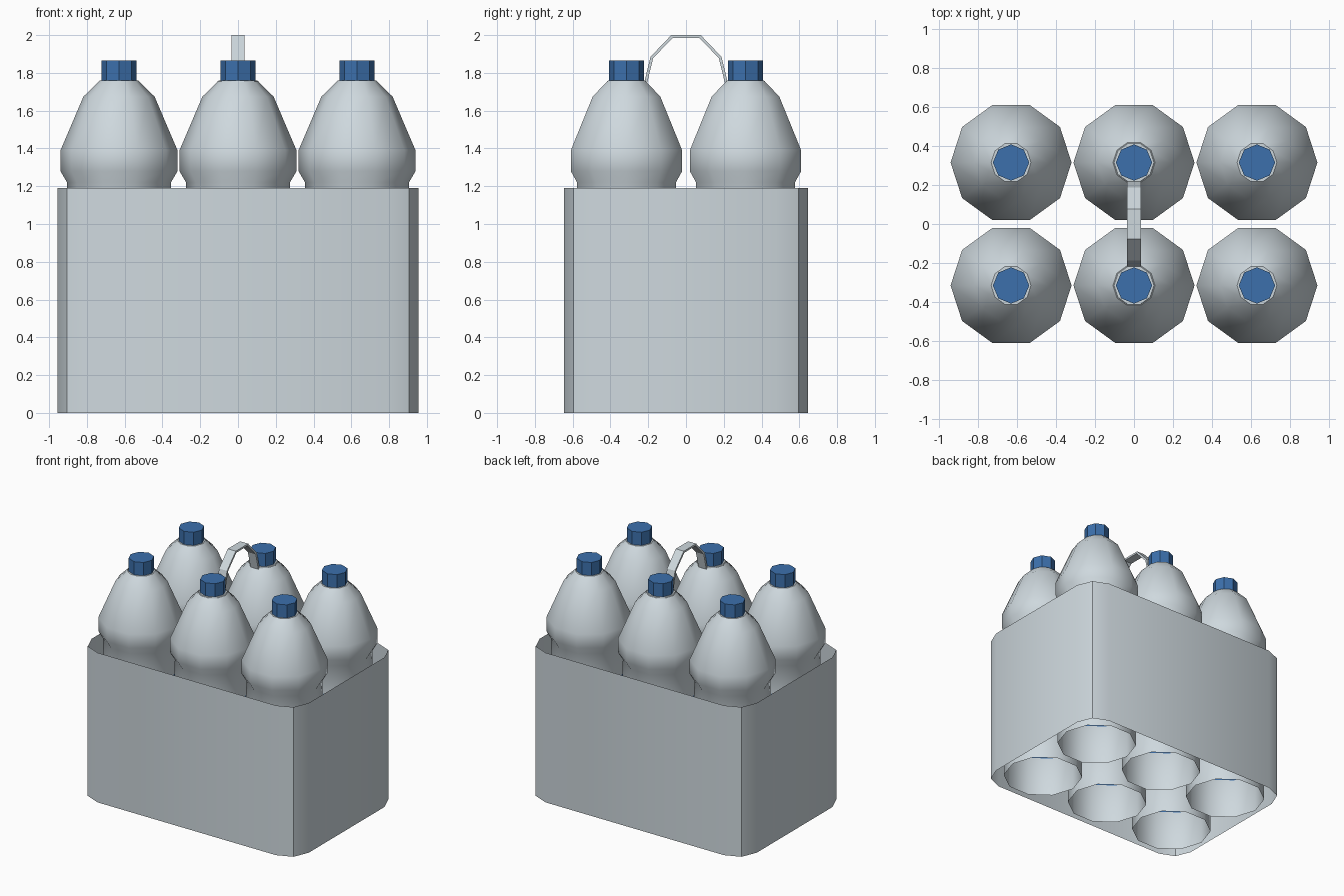
import bpy, bmesh, math

if "Cube" in bpy.data.objects:
    bpy.data.objects.remove(bpy.data.objects["Cube"])


def material(name, rgb):
    m = bpy.data.materials.new(name)
    m.diffuse_color = (*rgb, 1)
    m.use_nodes = True
    m.node_tree.nodes["Principled BSDF"].inputs["Base Color"].default_value = m.diffuse_color
    return m


GREY = material("pale_grey", (0.62, 0.69, 0.73))
BLUE = material("blue", (0.045, 0.162, 0.413))


def finish(bm, name, mats, loc=(0, 0, 0), smooth=False):
    me = bpy.data.meshes.new(name)
    bm.to_mesh(me)
    bm.free()
    for m in mats:
        me.materials.append(m)
    ob = bpy.data.objects.new(name, me)
    ob.location = loc
    bpy.context.collection.objects.link(ob)
    if smooth:
        bpy.ops.object.select_all(action='DESELECT')
        ob.select_set(True)
        bpy.context.view_layer.objects.active = ob
        bpy.ops.object.shade_smooth_by_angle(angle=math.radians(40))
    return ob


def lathe(profile, sides, cap_top=False, cap_bottom=False):
    """Rings of (radius, z) joined by quads."""
    bm = bmesh.new()
    rings = [[bm.verts.new((r * math.cos(math.tau * i / sides),
                            r * math.sin(math.tau * i / sides), z))
              for i in range(sides)] for r, z in profile]
    for a, b in zip(rings, rings[1:]):
        for i in range(sides):
            j = (i + 1) % sides
            bm.faces.new((a[i], a[j], b[j], b[i]))
    if cap_top:
        bm.faces.new(rings[-1])
    if cap_bottom:
        bm.faces.new(rings[0][::-1])
    return bm


# Bottles with a hidden blue label band, open underneath, plus their caps
BODY = [(0.295, 0), (0.295, 0.29), (0.28, 0.31), (0.28, 1.0), (0.275, 1.22),
        (0.31, 1.28), (0.31, 1.39), (0.188, 1.675), (0.102, 1.76)]
for x in (-0.63, 0, 0.63):
    for y in (-0.315, 0.315):
        bm = lathe(BODY, 10, cap_top=True)
        for f in bm.faces:
            if 0.4 < f.calc_center_median().z < 0.9:
                f.material_index = 1
        finish(bm, "bottle", [GREY, BLUE], (x, y, 0), smooth=True)
        bm = lathe([(0.093, 1.76), (0.093, 1.865)], 8, True, True)
        finish(bm, "bottle_cap", [BLUE], (x, y, 0))

# Carton sleeve: rounded rectangle, open at top and bottom
HX, HY, R = 0.955, 0.645, 0.17
outline = []
for k, (sx, sy) in enumerate([(1, 1), (-1, 1), (-1, -1), (1, -1)]):
    for s in range(3):
        a = math.radians(90 * k + 45 * s)
        outline.append((sx * (HX - R) + R * math.cos(a),
                        sy * (HY - R) + R * math.sin(a)))
bm = bmesh.new()
low = [bm.verts.new((x, y, 0)) for x, y in outline]
top = [bm.verts.new((x, y, 1.19)) for x, y in outline]
for i in range(len(low)):
    j = (i + 1) % len(low)
    bm.faces.new((low[i], low[j], top[j], top[i]))
finish(bm, "carton_sleeve", [GREY], smooth=True)

# Neck rings holding the handle on the two middle bottles
for y in (-0.315, 0.315):
    bm = lathe([(0.113, 1.738), (0.108, 1.757), (0.09, 1.757)], 10)
    finish(bm, "handle_ring", [GREY], (0, y, 0))

# Arched carrying strap
outer = [(-0.222, 1.745), (-0.188, 1.885), (-0.078, 2.0)]
inner = [(-0.207, 1.742), (-0.174, 1.878), (-0.071, 1.985)]
outer += [(-y, z) for y, z in outer[::-1]]
inner += [(-y, z) for y, z in inner[::-1]]
bm = bmesh.new()
W = 0.035
rows = [[bm.verts.new(p) for p in ((-W, *o), (W, *o), (W, *i), (-W, *i))]
        for o, i in zip(outer, inner)]
for a, b in zip(rows, rows[1:]):
    for k in range(4):
        n = (k + 1) % 4
        bm.faces.new((a[k], a[n], b[n], b[k]))
bm.faces.new(rows[0][::-1])
bm.faces.new(rows[-1])
bmesh.ops.recalc_face_normals(bm, faces=bm.faces)
finish(bm, "carry_handle", [GREY])
